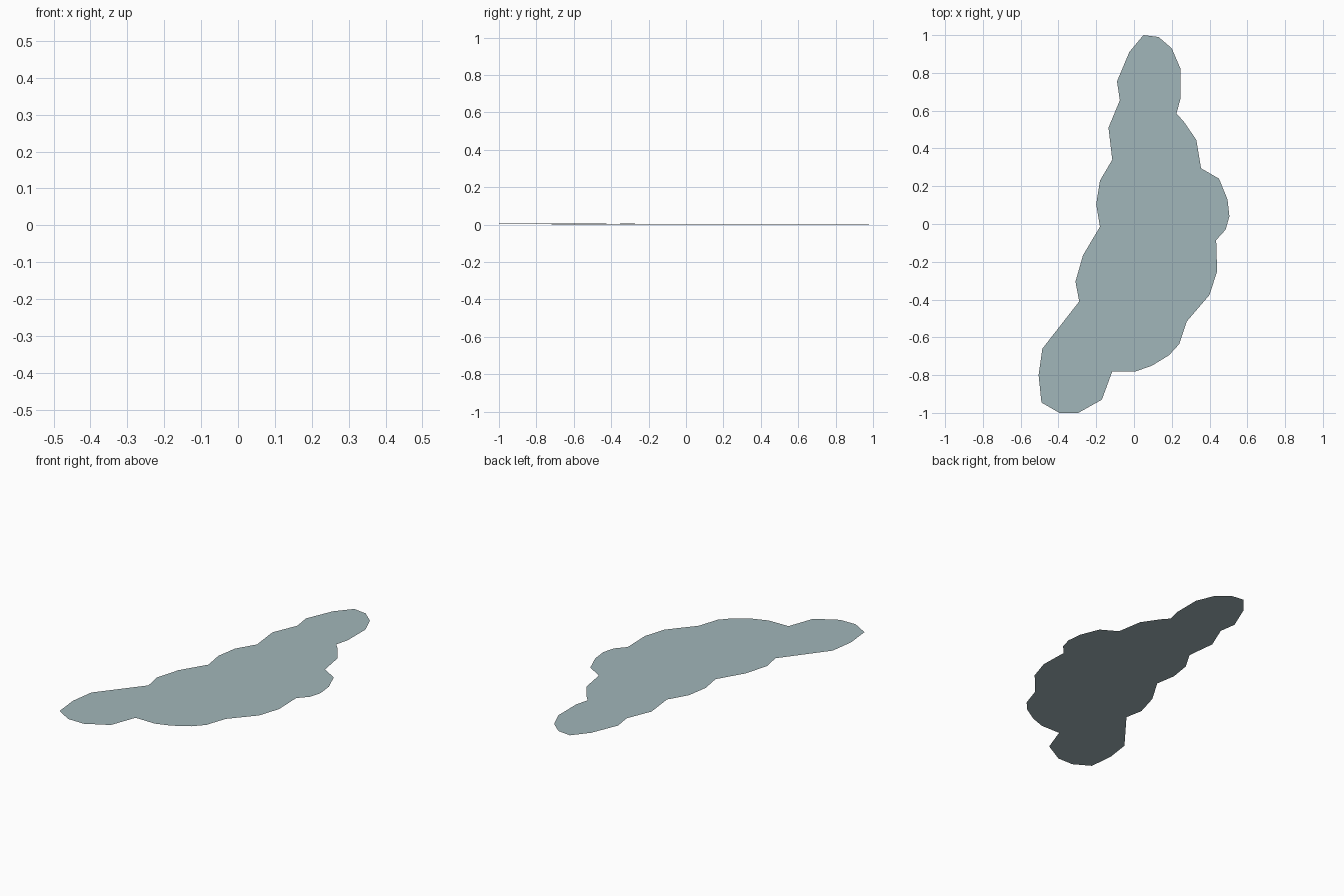
import bpy, bmesh

# Colour
mat = bpy.data.materials.new("pale grey teal")
mat.diffuse_color = (0.36, 0.47, 0.49, 1)

# Puddle outline, clockwise from the back tip
outline = [
    (0.05, 1.0), (0.13, 0.99), (0.20, 0.93), (0.245, 0.825), (0.245, 0.66),
    (0.225, 0.585), (0.265, 0.54), (0.33, 0.445), (0.355, 0.295), (0.45, 0.24),
    (0.495, 0.13), (0.505, 0.04), (0.485, -0.03), (0.435, -0.085), (0.44, -0.25),
    (0.40, -0.375), (0.28, -0.515), (0.24, -0.635), (0.185, -0.695), (0.095, -0.75),
    (0.01, -0.78), (-0.115, -0.78), (-0.17, -0.93), (-0.295, -1.0), (-0.395, -1.0),
    (-0.49, -0.945), (-0.505, -0.80), (-0.485, -0.66), (-0.29, -0.41), (-0.31, -0.305),
    (-0.27, -0.165), (-0.18, -0.015), (-0.20, 0.105), (-0.18, 0.23), (-0.115, 0.34),
    (-0.135, 0.51), (-0.075, 0.655), (-0.09, 0.755), (-0.025, 0.91),
]

# One thin sheet, very slightly tilted towards its right edge, facing up
bm = bmesh.new()
verts = [bm.verts.new((x, y, 0.006 * (0.505 - x))) for x, y in reversed(outline)]
face = bm.faces.new(verts)
face.normal_update()
if face.normal.z < 0:
    face.normal_flip()
bmesh.ops.triangulate(bm, faces=[face])
mesh = bpy.data.meshes.new("puddle")
bm.to_mesh(mesh)
bm.free()
mesh.materials.append(mat)
puddle = bpy.data.objects.new("puddle", mesh)
bpy.context.collection.objects.link(puddle)
